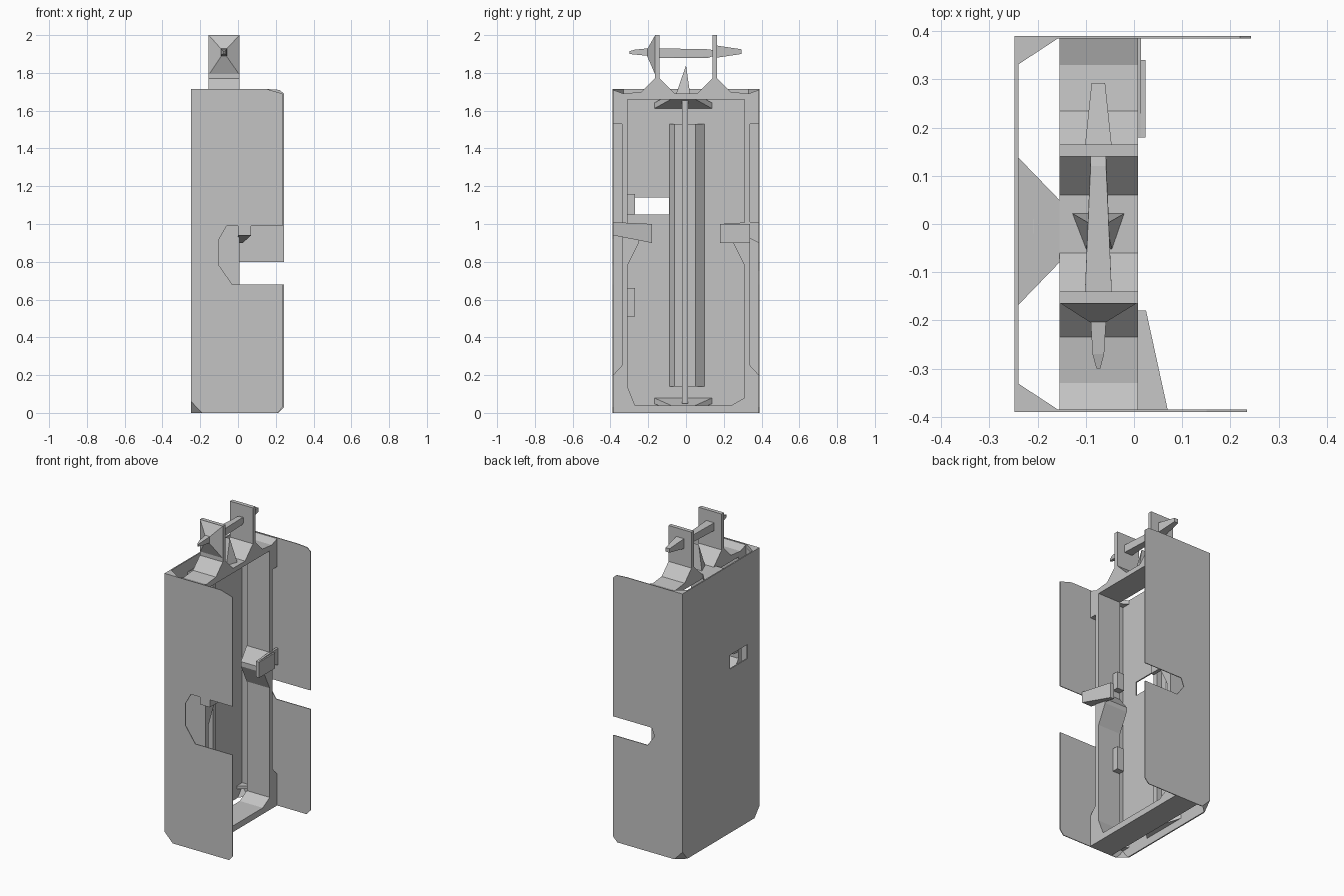
import bpy, bmesh
from mathutils import Vector

cube = bpy.data.objects.get("Cube")
if cube:
    bpy.data.objects.remove(cube, do_unlink=True)

GREY = (0.55, 0.55, 0.55, 1)
grey = bpy.data.materials.new("plain_grey")
grey.use_nodes = True
grey.diffuse_color = GREY
grey.node_tree.nodes["Principled BSDF"].inputs["Base Color"].default_value = GREY


def finish(name, bm):
    bmesh.ops.recalc_face_normals(bm, faces=bm.faces)
    mesh = bpy.data.meshes.new(name)
    bm.to_mesh(mesh)
    bm.free()
    mesh.materials.append(grey)
    obj = bpy.data.objects.new(name, mesh)
    bpy.context.scene.collection.objects.link(obj)
    return obj


def prism(name, outline, axis, lo, hi):
    """Extrude a 2D outline along one axis from lo to hi."""
    def place(a, b):
        co = [a, b]
        co.insert("xyz".index(axis), lo)
        return co
    bm = bmesh.new()
    face = bm.faces.new([bm.verts.new(place(a, b)) for a, b in outline])
    out = bmesh.ops.extrude_face_region(bm, geom=[face])
    shift = Vector([hi - lo if c == axis else 0 for c in "xyz"])
    moved = [v for v in out["geom"] if isinstance(v, bmesh.types.BMVert)]
    bmesh.ops.translate(bm, vec=shift, verts=moved)
    return finish(name, bm)


def box(name, x0, x1, y0, y1, z0, z1):
    return prism(name, [(x0, y0), (x1, y0), (x1, y1), (x0, y1)], "z", z0, z1)


def hull(name, points):
    bm = bmesh.new()
    for p in points:
        bm.verts.new(p)
    bmesh.ops.convex_hull(bm, input=bm.verts)
    return finish(name, bm)


def rect(y, x0, x1, z0, z1):
    return [(x, y, z) for x in (x0, x1) for z in (z0, z1)]


IN, OUT = -0.155, 0.008      # frame depth
EDGE, TOP = -0.248, 1.715    # closed side and shell height

# Side plates with a notch in the open edge
prism("front_plate", [
    (EDGE, 0.06), (-0.19, 0), (0.21, 0), (0.235, 0.03), (0.235, 0.68),
    (-0.03, 0.68), (-0.1, 0.78), (-0.1, 0.92), (-0.06, 0.99), (0.235, 0.99),
    (0.235, 1.69), (0.15, TOP), (EDGE, TOP)], "y", -0.39, -0.385)
prism("back_plate", [
    (EDGE, 0.06), (-0.19, 0), (0.215, 0), (0.243, 0.03), (0.243, 0.68),
    (0, 0.68), (-0.05, 0.75), (-0.03, 0.8), (0.243, 0.8),
    (0.243, 1.69), (0.22, 1.71), (0.15, TOP), (EDGE, TOP)], "y", 0.385, 0.39)

# Closed wall with a small window
wall = prism("closed_wall", [
    (-0.39, 0.06), (-0.34, 0), (0.34, 0), (0.39, 0.06),
    (0.39, TOP), (-0.39, TOP)], "x", EDGE, -0.24)
cutter = box("window_cutter", -0.3, -0.2, -0.27, -0.09, 1.05, 1.14)
cutter.hide_render = True
cutter.hide_set(True)
cut = wall.modifiers.new("window", "BOOLEAN")
cut.operation = "DIFFERENCE"
cut.object = cutter

# Stiffening column and fin inside the wall
prism("wall_column", [(-0.242, -0.09), (-0.2, -0.06), (-0.2, 0.05), (-0.242, 0.1)],
      "z", 0.14, 1.53)
box("wall_fin", -0.21, -0.165, -0.02, 0.01, 0.05, 1.66)

# Top bar with the two hanger plates in one profile
prism("top_bar_and_hangers", [
    (-0.386, 1.66), (0.386, 1.66), (0.386, 1.71), (0.33, 1.69), (0.235, 1.7),
    (0.165, 1.77), (0.165, 2), (0.14, 2), (0.14, 1.77), (0.06, 1.69),
    (-0.06, 1.69), (-0.14, 1.77), (-0.14, 2), (-0.165, 2), (-0.165, 1.77),
    (-0.235, 1.7), (-0.33, 1.69), (-0.386, 1.71)], "x", IN, OUT)

# Bottom bar with chamfered inner corners
prism("bottom_bar", [
    (-0.386, 0), (0.386, 0), (0.386, 0.14), (0.31, 0.14), (0.31, 0.08),
    (0.24, 0.04), (-0.27, 0.04), (-0.31, 0.14), (-0.386, 0.14)], "x", IN, OUT)

# Mirrored frame posts, corner blocks, braces and gussets
for side, s in (("front", -1), ("back", 1)):
    box(side + "_post", IN, OUT, s * 0.31, s * 0.34, 0.1, 1.67)
    box(side + "_corner_block", IN, OUT, s * 0.34, s * 0.386, 1.53, 1.66)
    prism(side + "_post_brace", [(s * 0.31, 0.78), (s * 0.25, 0.9), (s * 0.25, 0.93),
                                 (s * 0.31, 1.01)], "x", IN, OUT)
    prism(side + "_foot_brace", [(s * 0.34, 0.14), (s * 0.386, 0.14),
                                 (s * 0.386, 0.2), (s * 0.34, 0.25)], "x", IN, OUT)
    for level, z0, z1 in (("top", 1.69, TOP), ("bottom", 0.06, 0.08)):
        prism(f"{side}_{level}_gusset", [(-0.242, s * 0.33), (-0.242, s * 0.387),
                                         (IN, s * 0.387)], "z", z0, z1)
    hull(side + "_lower_corner", [(EDGE, s * 0.39, 0.06), (-0.19, s * 0.39, 0),
                                  (EDGE, s * 0.34, 0), (-0.242, s * 0.384, 0.06)])

# Struts tying the frame to the closed wall
for name, z_wall, z_frame, t in (("top_strut", 1.61, 1.66, 0.03),
                                 ("bottom_strut", 0.05, 0.01, 0.03)):
    hull(name, [(x, y, z + dz) for x, y, z in (
        (-0.242, -0.17, z_wall), (-0.242, 0.14, z_wall),
        (IN, 0.05, z_frame), (IN, -0.08, z_frame)) for dz in (0, t)])

# Latch tabs on the open side
hull("front_tab", [(x, y, z) for x, y in ((0, -0.18), (0.025, -0.18),
                                         (0.07, -0.386), (0, -0.386))
                   for z in ((0.9, 1.0) if y > -0.2 else (0.94, 1.01))])
box("back_tab", 0, 0.024, 0.18, 0.34, 0.9, 1.0)
hull("back_tab_wedge", [(x, y, z) for x in (0, 0.015) for y, z in (
    (0.18, 1.0), (0.34, 1.01), (0.386, 1.01), (0.386, 0.9))])

# Small catches on the front post
for name, z0, z1 in (("lower_catch", 0.51, 0.66), ("upper_catch", 1.05, 1.16)):
    box(name, -0.15, -0.1, -0.312, -0.27, z0, z1)

# Crossbar, tapered pins and the pyramid on the front hanger
hull("crossbar", rect(-0.145, -0.102, -0.046, 1.88, 1.93)
     + rect(0.12, -0.09, -0.058, 1.88, 1.925) + rect(0.145, -0.09, -0.058, 1.89, 1.92))
hull("back_pin", rect(0.16, -0.102, -0.046, 1.88, 1.945)
     + rect(0.293, -0.088, -0.06, 1.9, 1.925))
hull("front_boss", rect(-0.163, IN, OUT, 1.79, 2)
     + rect(-0.206, -0.088, -0.062, 1.89, 1.925))
hull("front_pin", rect(-0.2, -0.09, -0.058, 1.89, 1.93)
     + rect(-0.27, -0.086, -0.062, 1.897, 1.923) + rect(-0.3, -0.078, -0.07, 1.9, 1.915))

# Centre spike on the top bar
hull("centre_spike", [(-0.13, 0.023, 1.68), (-0.018, 0.023, 1.68),
                      (-0.1, -0.055, 1.68), (-0.045, -0.055, 1.68),
                      (-0.09, 0, 1.84), (-0.058, 0, 1.84)])
